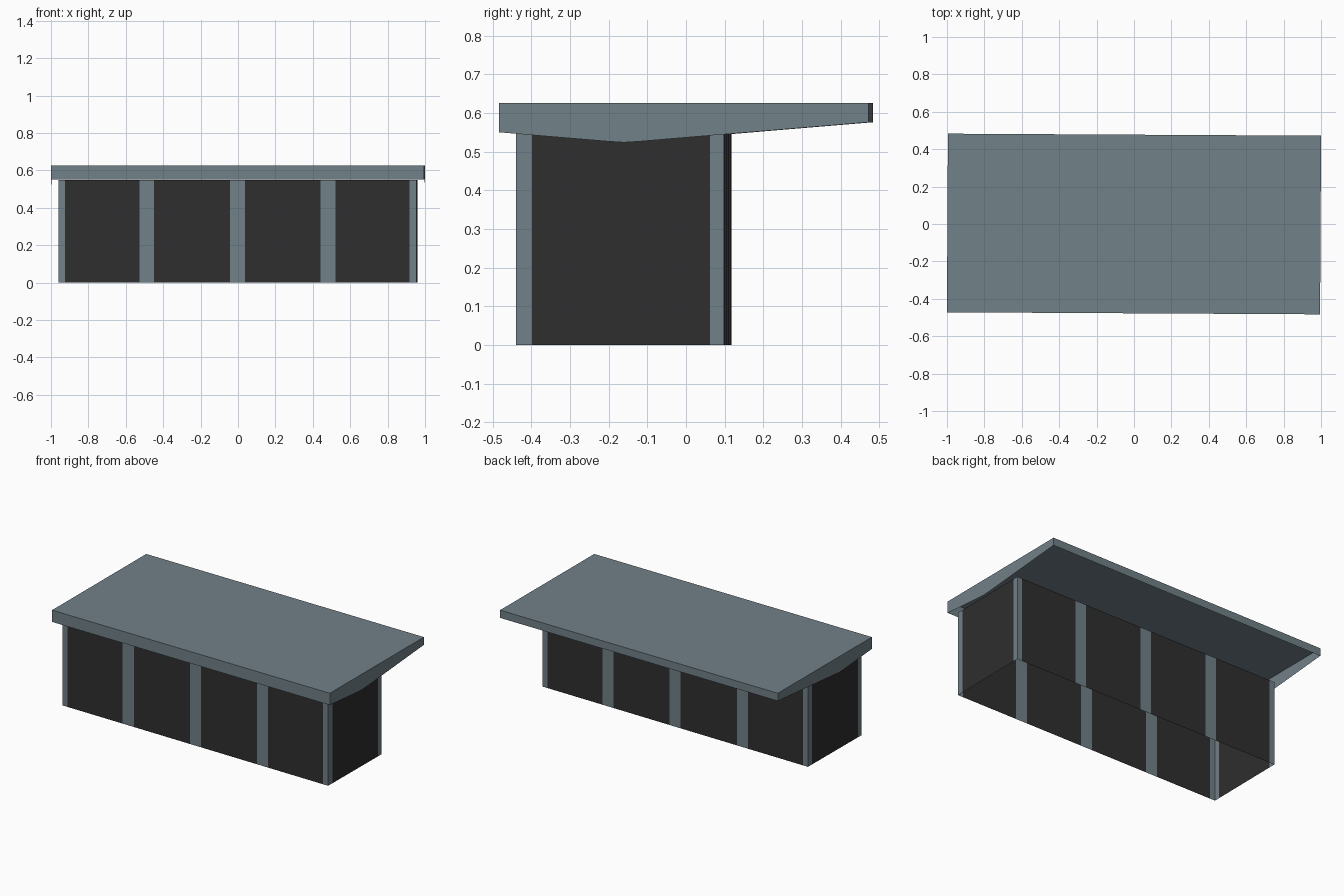
import bpy, bmesh

if "Cube" in bpy.data.objects:
    bpy.data.objects.remove(bpy.data.objects["Cube"])


def material(name, rgb):
    m = bpy.data.materials.new(name)
    m.diffuse_color = (*rgb, 1.0)
    m.use_nodes = True
    m.node_tree.nodes["Principled BSDF"].inputs["Base Color"].default_value = m.diffuse_color
    return m


SLATE = material("slate_grey", (0.165, 0.218, 0.246))
DARK = material("charcoal", (0.028, 0.028, 0.028))


def finish(name, bm, loc, turn):
    me = bpy.data.meshes.new(name)
    bmesh.ops.remove_doubles(bm, verts=bm.verts[:], dist=1e-5)
    bm.to_mesh(me)
    bm.free()
    me.materials.append(SLATE)
    me.materials.append(DARK)
    ob = bpy.data.objects.new(name, me)
    ob.location = loc
    ob.rotation_euler.z = turn
    bpy.context.collection.objects.link(ob)
    return ob


def face(bm, pts, mat=0):
    f = bm.faces.new([bm.verts.new(p) for p in pts])
    f.material_index = mat


# Roof: thin shell open underneath, end fascias with a bowed lower edge
L, D, TOP = 0.9975, 0.4775, 0.626
under = [(-D, 0.55), (-0.195, 0.5265), (-0.155, 0.524), (-0.115, 0.5265), (D, 0.576)]
bm = bmesh.new()
face(bm, [(-L, -D, TOP), (L, -D, TOP), (L, D, TOP), (-L, D, TOP)])
face(bm, [(-L, -D, under[0][1]), (L, -D, under[0][1]), (L, -D, TOP), (-L, -D, TOP)])
face(bm, [(L, D, under[-1][1]), (-L, D, under[-1][1]), (-L, D, TOP), (L, D, TOP)])
end = under + [(D, TOP), (-D, TOP)]
face(bm, [(L, y, z) for y, z in end])
face(bm, [(-L, y, z) for y, z in reversed(end)])
finish("flat_roof", bm, (0, 0, 0), -0.0055)

# Walls: flush alternating posts and dark panels, open top and bottom
W, H, WALL = 0.957, 0.269, 0.548
long_cuts = [-W, -0.921, -0.524, -0.444, -0.04, 0.04, 0.444, 0.524, 0.921, W]
end_cuts = [-H, -H + 0.042, H - 0.036, H]


def wall(name, cuts, place):
    bm = bmesh.new()
    for i, (a, b) in enumerate(zip(cuts, cuts[1:])):
        face(bm, [place(a, 0), place(b, 0), place(b, WALL), place(a, WALL)], i % 2)
    finish(name, bm, (-0.001, -0.161, 0), -0.0105)


wall("front_wall", long_cuts, lambda t, z: (t, -H, z))
wall("back_wall", long_cuts, lambda t, z: (-t, H, z))
wall("right_wall", end_cuts, lambda t, z: (W, t, z))
wall("left_wall", end_cuts, lambda t, z: (-W, -t, z))
